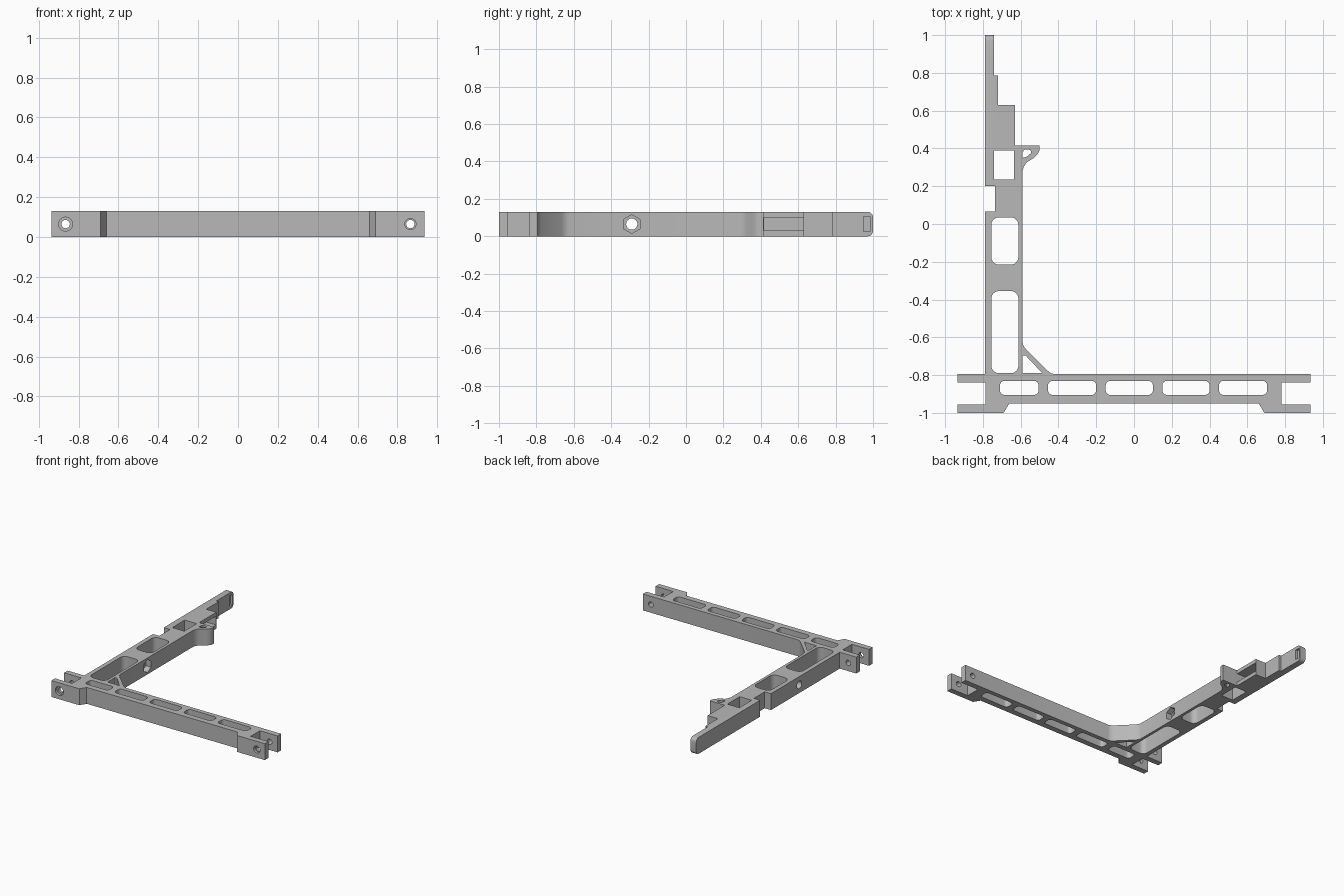
import bpy, bmesh
from math import pi, sin, cos
from mathutils import Vector, Matrix

H = 0.13
MID = H / 2

cube = bpy.data.objects.get("Cube")
if cube:
    bpy.data.objects.remove(cube, do_unlink=True)

grey = bpy.data.materials.new("plain grey")
grey.use_nodes = True
grey.diffuse_color = (0.48, 0.48, 0.48, 1)
grey.node_tree.nodes["Principled BSDF"].inputs["Base Color"].default_value = grey.diffuse_color


def prism(bm, points, z0, z1):
    """Extrude a flat outline straight up."""
    base = [bm.verts.new((x, y, z0)) for x, y in points]
    top = [bm.verts.new((x, y, z1)) for x, y in points]
    bm.faces.new(base[::-1])
    bm.faces.new(top)
    n = len(points)
    for i in range(n):
        j = (i + 1) % n
        bm.faces.new((base[i], base[j], top[j], top[i]))


def rounded(x0, x1, y0, y1, r, steps=6):
    """Rectangle outline with round corners."""
    corners = ((x1 - r, y1 - r), (x0 + r, y1 - r), (x0 + r, y0 + r), (x1 - r, y0 + r))
    return [(cx + r * cos((q + k / steps) * pi / 2), cy + r * sin((q + k / steps) * pi / 2))
            for q, (cx, cy) in enumerate(corners) for k in range(steps + 1)]


def box(bm, x0, x1, y0, y1, z0, z1):
    prism(bm, [(x0, y0), (x1, y0), (x1, y1), (x0, y1)], z0, z1)


def bore(bm, start, end, radius, sides=24):
    """Round or hexagonal rod between two points."""
    a, b = Vector(start), Vector(end)
    turn = (b - a).to_track_quat('Z', 'Y').to_matrix().to_4x4()
    bmesh.ops.create_cone(bm, cap_ends=True, segments=sides, radius1=radius, radius2=radius,
                          depth=(b - a).length, matrix=Matrix.Translation((a + b) / 2) @ turn)


def make(name, bm):
    bmesh.ops.recalc_face_normals(bm, faces=bm.faces)
    mesh = bpy.data.meshes.new(name)
    bm.to_mesh(mesh)
    bm.free()
    mesh.materials.append(grey)
    obj = bpy.data.objects.new(name, mesh)
    bpy.context.collection.objects.link(obj)
    return obj


# Angled frame outline: crossbar with forked ends, arm, gusset, hook and stepped tip
outline = [
    (-0.935, -1), (-0.69, -1), (-0.66, -0.95), (0.66, -0.95), (0.69, -1), (0.935, -1),
    (0.935, -0.955), (0.78, -0.955), (0.78, -0.84), (0.935, -0.84), (0.935, -0.795),
    (-0.42, -0.795), (-0.44, -0.79), (-0.46, -0.775), (-0.57, -0.665), (-0.585, -0.645), (-0.59, -0.625),
    (-0.59, 0.28), (-0.585, 0.30), (-0.57, 0.325), (-0.53, 0.35), (-0.51, 0.37), (-0.5, 0.39),
    (-0.5, 0.415), (-0.63, 0.415), (-0.63, 0.63), (-0.72, 0.63), (-0.72, 0.785),
    (-0.74, 0.785), (-0.74, 1), (-0.79, 1),
    (-0.79, 0.2), (-0.735, 0.2), (-0.735, 0.065), (-0.79, 0.065), (-0.79, -0.795),
    (-0.935, -0.795), (-0.935, -0.84), (-0.785, -0.84), (-0.785, -0.955), (-0.935, -0.955),
]
bm = bmesh.new()
prism(bm, outline, 0, H)
tip = [e for e in bm.edges if all(v.co.y > 0.99 for v in e.verts)
       and abs(e.verts[0].co.z - e.verts[1].co.z) < 0.01]
bmesh.ops.bevel(bm, geom=tip, offset=0.028, segments=5, profile=0.5, affect='EDGES')
frame = make("angled_frame", bm)

# Through openings: crossbar slots, arm windows, gusset and hook openings
bm = bmesh.new()
for x0, x1 in ((-0.71, -0.505), (-0.455, -0.2), (-0.15, 0.1), (0.15, 0.4), (0.45, 0.705)):
    prism(bm, rounded(x0, x1, -0.905, -0.83, 0.025), -0.1, 0.3)
for y0, y1 in ((-0.79, -0.355), (-0.215, 0.035)):
    prism(bm, rounded(-0.755, -0.612, y0, y1, 0.04), -0.1, 0.3)
box(bm, -0.74, -0.635, 0.235, 0.39, -0.1, 0.3)
prism(bm, [(-0.59, -0.79), (-0.485, -0.79), (-0.575, -0.695), (-0.59, -0.695)], -0.1, 0.3)
prism(bm, [(-0.59, 0.35), (-0.57, 0.355), (-0.545, 0.375), (-0.547, 0.39), (-0.56, 0.395),
           (-0.58, 0.393), (-0.59, 0.38)], -0.1, 0.3)
# Side channel and tip pocket
box(bm, -0.715, -0.6, 0.418, 0.627, 0.03, 0.1)
box(bm, -0.757, -0.7, 0.95, 0.985, 0.025, 0.105)
# Bolt holes across the forks and the arm
for x in (-0.865, 0.865):
    bore(bm, (x, -1.1, MID), (x, -0.7, MID), 0.021)
bore(bm, (-0.9, -0.29, MID), (-0.5, -0.29, MID), 0.03)
openings = make("opening_cutter", bm)

# Countersunk seats for bolt heads and nut
bm = bmesh.new()
bore(bm, (-0.865, -1.1, MID), (-0.865, -0.98, MID), 0.035)
bore(bm, (0.865, -1.1, MID), (0.865, -0.98, MID), 0.028)
bore(bm, (-0.635, -0.29, MID), (-0.5, -0.29, MID), 0.05, 6)
seats = make("seat_cutter", bm)

bpy.ops.object.select_all(action='DESELECT')
bpy.context.view_layer.objects.active = frame
frame.select_set(True)
for cutter in (openings, seats):
    cutter.hide_render = True
    mod = frame.modifiers.new(cutter.name, 'BOOLEAN')
    mod.operation = 'DIFFERENCE'
    mod.solver = 'EXACT'
    mod.object = cutter
    bpy.ops.object.modifier_apply(modifier=mod.name)
    bpy.data.objects.remove(cutter, do_unlink=True)
bpy.ops.object.shade_smooth_by_angle(angle=pi / 6)
